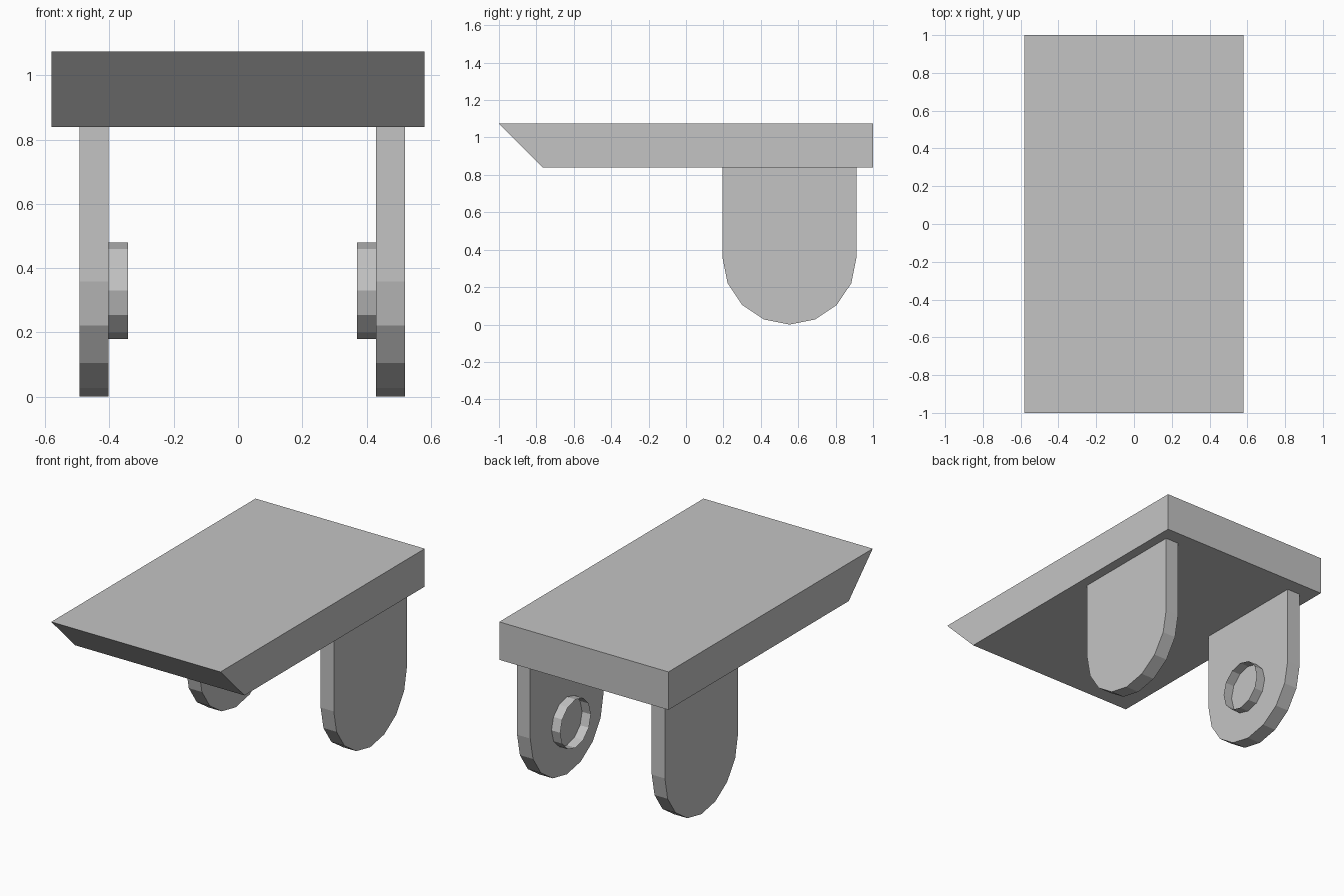
import bpy, bmesh, math

cube = bpy.data.objects.get("Cube")
if cube:
    bpy.data.objects.remove(cube, do_unlink=True)

GREY = 0.55
mat = bpy.data.materials.new("plain grey")
mat.use_nodes = True
mat.diffuse_color = (GREY, GREY, GREY, 1)
mat.node_tree.nodes["Principled BSDF"].inputs["Base Color"].default_value = (GREY, GREY, GREY, 1)


def extrude_x(name, profile, x0, x1, capped=True):
    """Sweep a closed (y, z) profile along x, with or without end faces."""
    bm = bmesh.new()
    a = [bm.verts.new((x0, y, z)) for y, z in profile]
    b = [bm.verts.new((x1, y, z)) for y, z in profile]
    n = len(profile)
    for i in range(n):
        j = (i + 1) % n
        bm.faces.new((a[i], a[j], b[j], b[i]))
    if capped:
        bm.faces.new(a[::-1])
        bm.faces.new(b)
    bmesh.ops.recalc_face_normals(bm, faces=bm.faces)
    mesh = bpy.data.meshes.new(name)
    bm.to_mesh(mesh)
    bm.free()
    mesh.materials.append(mat)
    obj = bpy.data.objects.new(name, mesh)
    bpy.context.collection.objects.link(obj)
    return obj


def arc(cy, cz, r, start, end, steps):
    angles = [math.radians(start + (end - start) * i / steps) for i in range(steps + 1)]
    return [(cy + r * math.cos(t), cz + r * math.sin(t)) for t in angles]


SLAB_Z, TOP_Z, CENTRE_Y = 0.84, 1.075, 0.553

# Top slab with a slanted front end
extrude_x("top_slab", [(-1, TOP_Z), (-0.765, SLAB_Z), (1, SLAB_Z), (1, TOP_Z)], -0.58, 0.58)

# Hanging plates with rounded lower ends, each with an open ring on its inner face
R = 0.358
plate = arc(CENTRE_Y, R, R, 180, 360, 8) + [(CENTRE_Y + R, SLAB_Z), (CENTRE_Y - R, SLAB_Z)]
ring = arc(CENTRE_Y, 0.33, 0.15, 90, 450, 12)[:-1]
for side, inner, sign in (("right", -0.403, -1), ("left", 0.43, 1)):
    extrude_x(side + "_plate", plate, inner, inner + sign * 0.09)
    extrude_x(side + "_ring", ring, inner, inner - sign * 0.06, capped=False)
